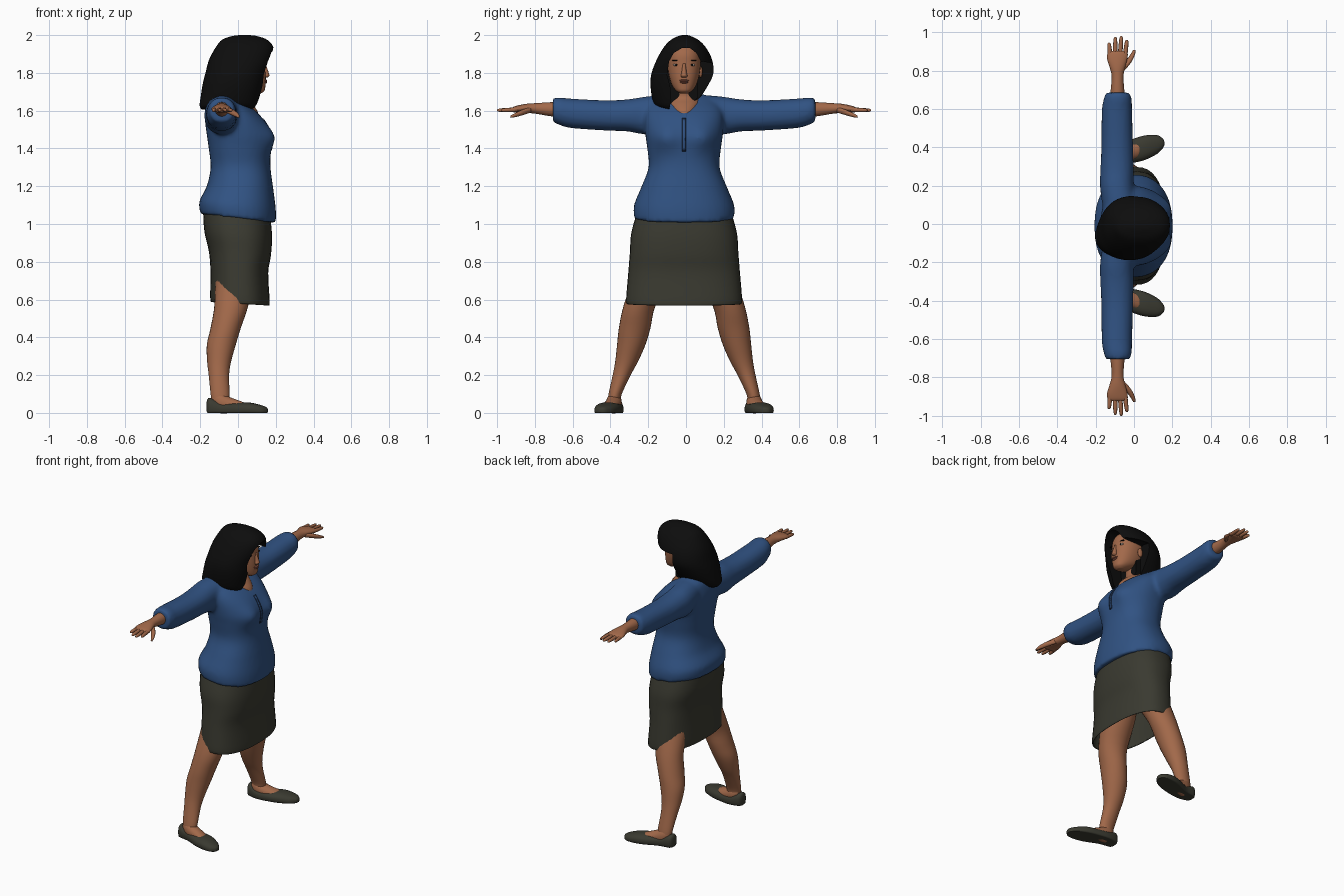
import bpy, bmesh, math
from mathutils import Vector

if "Cube" in bpy.data.objects:
    bpy.data.objects.remove(bpy.data.objects["Cube"])
MID = -0.01  # body centre line in y


def material(name, rgb):
    m = bpy.data.materials.new(name)
    m.use_nodes = True
    m.diffuse_color = (*rgb, 1)
    bsdf = m.node_tree.nodes["Principled BSDF"]
    bsdf.inputs["Base Color"].default_value = (*rgb, 1)
    bsdf.inputs["Roughness"].default_value = 0.8
    return m


SKIN = material("brown skin", (0.36, 0.14, 0.068))
BLUE = material("blue cloth", (0.03, 0.085, 0.225))
NAVY = material("navy trim", (0.012, 0.025, 0.06))
OLIVE = material("dark olive cloth", (0.042, 0.042, 0.03))
BLACK = material("black hair", (0.004, 0.004, 0.004))
LIP = material("lip brown", (0.24, 0.08, 0.05))
WHITE = material("eye white", (0.45, 0.38, 0.33))


def finish(name, bm, mat):
    bmesh.ops.recalc_face_normals(bm, faces=bm.faces)
    me = bpy.data.meshes.new(name)
    bm.to_mesh(me)
    bm.free()
    me.materials.append(mat)
    me.polygons.foreach_set("use_smooth", [True] * len(me.polygons))
    ob = bpy.data.objects.new(name, me)
    bpy.context.collection.objects.link(ob)
    return ob


def spline(rows, steps):
    """Smoothly interpolate between cross-sections."""
    out = []
    for i in range(len(rows) - 1):
        p = [Vector(rows[max(0, min(len(rows) - 1, i + k))]) for k in (-1, 0, 1, 2)]
        for j in range(steps):
            u = j / steps
            m0, m1 = (p[2] - p[0]) / 2, (p[3] - p[1]) / 2
            d = p[2] - p[1]
            out.append(p[1] + m0 * u + (3 * d - 2 * m0 - m1) * u ** 2 + (m0 + m1 - 2 * d) * u ** 3)
    return out + [Vector(rows[-1])]


def loft(name, rows, mat, axis="z", side=1, n=28, power=2.0, steps=4, cap=True, deform=None):
    """Rows are (position, a min, a max, b min, b max) along the axis."""
    bm = bmesh.new()
    rings = []
    for t, a0, a1, b0, b1 in spline(rows, steps):
        ring = []
        for k in range(n):
            c, s = math.cos(math.tau * k / n), math.sin(math.tau * k / n)
            a = (a0 + a1) / 2 + (a1 - a0) / 2 * math.copysign(abs(c) ** (2 / power), c)
            b = (b0 + b1) / 2 + (b1 - b0) / 2 * math.copysign(abs(s) ** (2 / power), s)
            co = Vector({"x": (t, a, b), "y": (a, t, b), "z": (a, b, t)}[axis])
            if deform:
                co = deform(co)
            ring.append(bm.verts.new((co.x, co.y * side + MID, co.z)))
        rings.append(ring)
    for r, q in zip(rings, rings[1:]):
        for k in range(n):
            bm.faces.new((r[k], r[(k + 1) % n], q[(k + 1) % n], q[k]))
    if cap:
        bm.faces.new(rings[0])
        bm.faces.new(rings[-1])
    return finish(name, bm, mat)


def ball(name, loc, size, mat):
    bm = bmesh.new()
    bmesh.ops.create_uvsphere(bm, u_segments=16, v_segments=10, radius=1)
    for v in bm.verts:
        v.co = Vector(v.co[i] * size[i] + loc[i] for i in range(3)) + Vector((0, MID, 0))
    return finish(name, bm, mat)


def join(name, parts):
    bpy.ops.object.select_all(action="DESELECT")
    for p in parts:
        p.select_set(True)
    bpy.context.view_layer.objects.active = parts[0]
    bpy.ops.object.join()
    parts[0].name = name
    return parts[0]


# Blouse: torso and sleeves fused into one smooth surface
def shape_torso(co):
    if co.x > 0:
        for y in (-0.1, 0.1):
            co.x += 0.04 * math.exp(-((co.y - y) / 0.075) ** 2 - ((co.z - 1.46) / 0.07) ** 2)
    co.z -= 0.12 * co.x * max(0, min(1, (1.2 - co.z) / 0.12))
    return co


torso = loft("torso", [
    (1.03, -.2, .2, -.265, .265), (1.1, -.205, .2, -.265, .265), (1.2, -.165, .185, -.225, .225),
    (1.3, -.145, .172, -.188, .188), (1.4, -.155, .17, -.195, .195), (1.47, -.165, .165, -.205, .205),
    (1.55, -.175, .135, -.21, .21), (1.61, -.17, .08, -.2, .2), (1.66, -.155, .01, -.16, .16),
    (1.69, -.12, -.03, -.09, .09)], BLUE, n=40, power=2.3, deform=shape_torso)
sleeves = [loft("sleeve", [
    (.08, -.16, .02, 1.5, 1.685), (.2, -.177, .0, 1.475, 1.675), (.3, -.175, -.002, 1.49, 1.66),
    (.42, -.17, -.005, 1.495, 1.655), (.6, -.168, -.01, 1.508, 1.664), (.66, -.158, -.012, 1.525, 1.67),
    (.695, -.148, -.022, 1.54, 1.665)], BLUE, "y", s, power=2.2) for s in (1, -1)]
blouse = join("blouse", [torso] + sleeves)
mod = blouse.modifiers.new("fuse", "REMESH")
mod.mode, mod.voxel_size, mod.use_smooth_shade = "VOXEL", 0.013, True
mod = blouse.modifiers.new("soften", "SMOOTH")
mod.factor, mod.iterations = 0.5, 4

# Front placket: two thin strips laid on the blouse
for name, half, lift, mat, trim in (("placket_trim", .011, .002, NAVY, 0), ("placket", .006, .004, BLUE, .006)):
    bm = bmesh.new()
    rows = []
    for i in range(13):
        z = 1.385 + trim + (.175 - 2 * trim) * i / 12
        rows.append([bm.verts.new((.4, MID + s * half, z)) for s in (-1, 1)])
    for r, q in zip(rows, rows[1:]):
        bm.faces.new((r[0], r[1], q[1], q[0]))
    strip = finish(name, bm, mat)
    mod = strip.modifiers.new("lay", "SHRINKWRAP")
    mod.target, mod.wrap_method, mod.offset = blouse, "PROJECT", lift
    mod.use_project_x, mod.use_positive_direction, mod.use_negative_direction = True, False, True
    strip.modifiers.new("thickness", "SOLIDIFY").thickness = 0.003


# Skirt, open at the hem
def tilt_hem(co):
    co.z -= 0.06 * co.x
    return co


skirt = loft("skirt", [
    (.578, -.14, .163, -.3, .3), (.6, -.147, .168, -.307, .307), (.75, -.146, .16, -.295, .295),
    (.85, -.155, .175, -.287, .287), (.95, -.178, .18, -.28, .28), (1.06, -.185, .17, -.25, .25)],
    OLIVE, n=40, power=2.4, cap=False, deform=tilt_hem)
mod = skirt.modifiers.new("thickness", "SOLIDIFY")
mod.thickness = 0.008


def flat_sole(co):
    co.z = max(co.z, 0)
    return co


# Legs, shoes, arms and hands
for s, side in ((1, "left"), (-1, "right")):
    leg = loft("leg", [
        (.06, -.14, -.05, .335, .405), (.1, -.145, -.045, .33, .4), (.2, -.155, -.047, .283, .378),
        (.27, -.163, -.037, .245, .365), (.36, -.165, -.012, .205, .355), (.45, -.145, .015, .178, .345),
        (.57, -.125, .055, .15, .32), (.75, -.12, .09, .05, .26), (.95, -.12, .1, .01, .22)], SKIN, side=s)
    foot = loft("foot", [
        (-.135, .345, .39, .04, .1), (-.1, .33, .41, 0, .11), (-.04, .335, .42, 0, .082),
        (.02, .355, .435, .01, .06), (.035, .375, .425, .02, .052)], SKIN, "x", s)
    join(side + "_leg", [leg, foot])
    loft(side + "_shoe", [
        (-.166, .355, .385, .01, .06), (-.15, .33, .41, -.02, .08), (-.08, .32, .42, -.02, .058),
        (0, .33, .455, -.02, .055), (.06, .345, .472, -.02, .055), (.12, .375, .473, -.02, .042),
        (.15, .405, .455, -.01, .03), (.158, .42, .44, .005, .02)], OLIVE, "x", s, power=2.4, deform=flat_sole)

    parts = [loft("forearm", [
        (.6, -.125, -.045, 1.565, 1.645), (.7, -.122, -.05, 1.57, 1.645), (.78, -.116, -.055, 1.583, 1.64),
        (.83, -.128, -.045, 1.588, 1.637), (.87, -.14, -.035, 1.59, 1.63), (.9, -.138, -.033, 1.59, 1.622),
        (.912, -.125, -.045, 1.598, 1.614)], SKIN, "y", s)]
    for x0, x1, tip in ((-.124, -.13, .955), (-.099, -.097, .985), (-.073, -.066, .99), (-.047, -.037, .97)):
        rows = []
        for u, r in ((0, .012), (.5, .0115), (.9, .009), (1, .003)):
            x, z = x0 + (x1 - x0) * u, 1.606 - .004 * u
            rows.append((.88 + (tip - .88) * u, x - r, x + r, z - r, z + r))
        parts.append(loft("finger", rows, SKIN, "y", s, n=10, steps=2))
    parts.append(loft("thumb", [
        (.81, -.075, -.05, 1.59, 1.62), (.85, -.05, -.016, 1.577, 1.608), (.89, -.021, .004, 1.566, 1.59),
        (.918, -.004, .009, 1.562, 1.575)], SKIN, "y", s, n=10))
    join(side + "_arm", parts)

# Neck and head
loft("neck", [
    (1.56, -.1, .11, -.07, .07), (1.6, -.1, .102, -.075, .075), (1.635, -.1, .075, -.085, .085),
    (1.665, -.095, .045, -.078, .078), (1.7, -.08, .04, -.062, .062), (1.8, -.06, .05, -.055, .055)], SKIN)
loft("head", [
    (1.692, .085, .122, -.022, .022), (1.705, .05, .14, -.042, .042), (1.73, -.01, .145, -.062, .062),
    (1.765, -.045, .147, -.075, .075), (1.8, -.06, .146, -.083, .083), (1.85, -.07, .142, -.088, .088),
    (1.9, -.07, .137, -.085, .085), (1.94, -.05, .11, -.07, .07), (1.965, -.02, .06, -.03, .03)],
    SKIN, power=2.2)
loft("nose", [
    (1.775, .13, .155, -.012, .012), (1.785, .13, .166, -.018, .018), (1.8, .125, .163, -.014, .014),
    (1.85, .12, .146, -.008, .008)], SKIN, n=14)
ball("upper_lip", (.145, 0, 1.759), (.009, .025, .006), LIP)
ball("lower_lip", (.144, 0, 1.75), (.01, .021, .006), LIP)
for s, side in ((1, "left"), (-1, "right")):
    ball(side + "_ear", (.015, s * .087, 1.805), (.018, .011, .03), SKIN)
    ball(side + "_eye", (.127, s * .043, 1.842), (.009, .015, .0065), WHITE)
    ball(side + "_iris", (.133, s * .042, 1.842), (.005, .0065, .006), BLACK)
    ball(side + "_brow", (.126, s * .045, 1.866), (.009, .021, .003), BLACK)


# Hair: one full shape with the face opening cut out
def cutter(outline, x0):
    bm = bmesh.new()
    face = bm.faces.new([bm.verts.new((x0, y, z)) for y, z in outline])
    new = bmesh.ops.extrude_face_region(bm, geom=[face])["geom"]
    bmesh.ops.translate(bm, vec=(.4, 0, 0), verts=[v for v in new if isinstance(v, bmesh.types.BMVert)])
    ob = finish("hair_cutter", bm, BLACK)
    ob.hide_render = True
    return ob


hair = loft("hair", [
    (1.605, -.19, .075, -.115, .0), (1.625, -.203, .095, -.155, .04), (1.67, -.198, .115, -.17, .085),
    (1.74, -.187, .138, -.178, .13), (1.8, -.172, .155, -.172, .155), (1.87, -.153, .182, -.145, .148),
    (1.935, -.118, .187, -.108, .115), (1.975, -.085, .155, -.07, .075), (1.995, -.03, .1, -.03, .035),
    (2.0, .01, .06, -.01, .015)], BLACK, n=40, power=2.2)
cutters = [
    cutter([(-.1, 1.55), (-.078, 1.66), (-.082, 1.72), (-.1, 1.79), (-.09, 1.86), (-.065, 1.905), (-.02, 1.932),
            (.02, 1.932), (.055, 1.905), (.078, 1.86), (.1, 1.79), (.2, 1.7), (.2, 1.55)], .035),
    cutter([(.06, 1.55), (.06, 1.85), (.09, 1.86), (.3, 1.82), (.3, 1.55)], 0)]
bpy.ops.object.select_all(action="DESELECT")
hair.select_set(True)
bpy.context.view_layer.objects.active = hair
for c in cutters:
    mod = hair.modifiers.new("opening", "BOOLEAN")
    mod.operation, mod.solver, mod.object = "DIFFERENCE", "EXACT", c
    bpy.ops.object.modifier_apply(modifier=mod.name)
    bpy.data.objects.remove(c)
bpy.ops.object.shade_smooth_by_angle(angle=math.radians(45))
